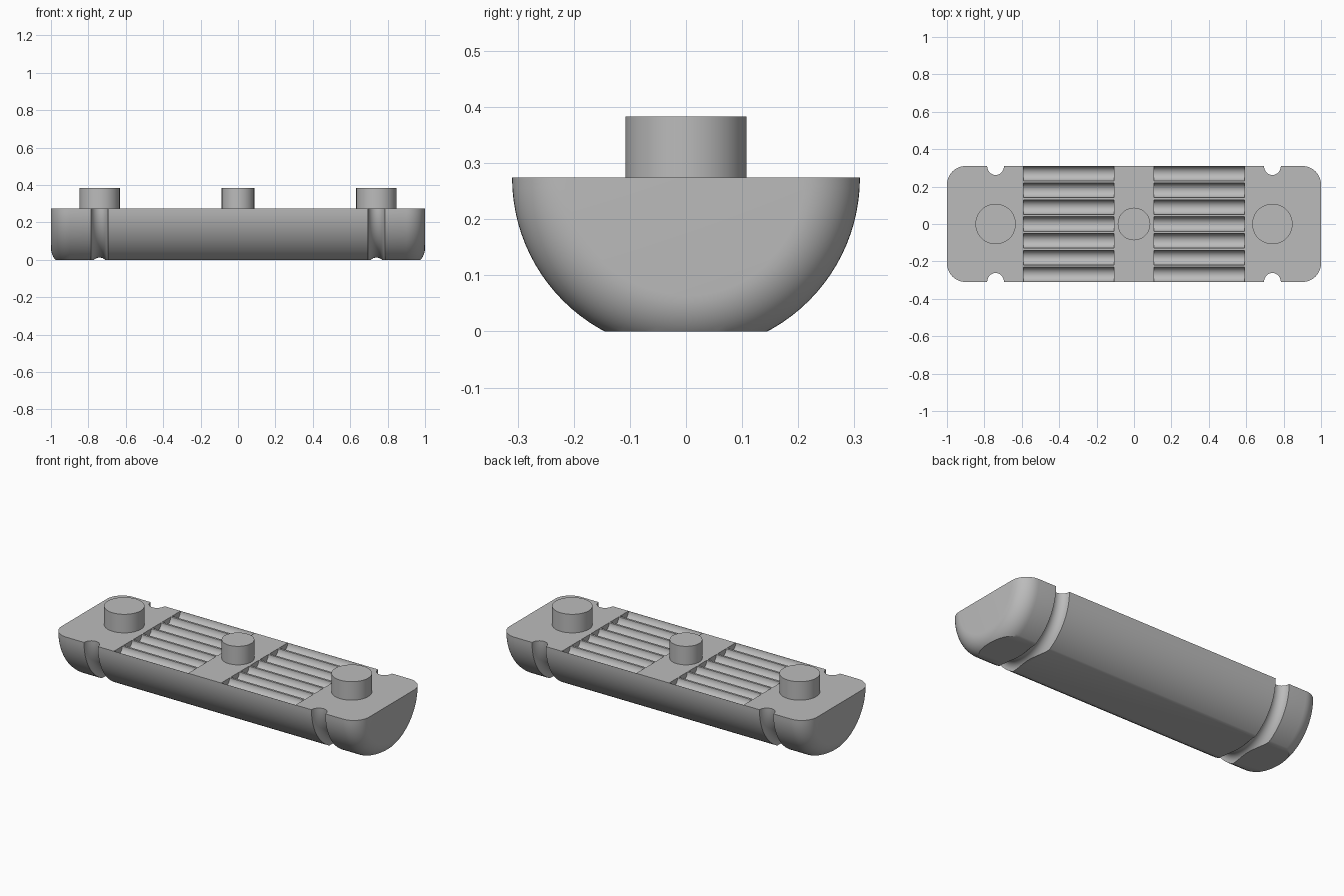
import bpy, bmesh, math
from mathutils import Matrix, Vector

if "Cube" in bpy.data.objects:
    bpy.data.objects.remove(bpy.data.objects["Cube"])

R, TOP, STUD_TOP = 0.31, 0.274, 0.383
FILLET, NOTCH_X, NOTCH_R = 0.1, 0.74, 0.045

grey = bpy.data.materials.new("plain_grey")
grey.use_nodes = True
grey.diffuse_color = (0.5, 0.5, 0.5, 1)
grey.node_tree.nodes["Principled BSDF"].inputs["Base Color"].default_value = (0.5, 0.5, 0.5, 1)


def make_object(name, bm):
    bmesh.ops.recalc_face_normals(bm, faces=bm.faces)
    mesh = bpy.data.meshes.new(name)
    bm.to_mesh(mesh)
    bm.free()
    mesh.materials.append(grey)
    obj = bpy.data.objects.new(name, mesh)
    bpy.context.collection.objects.link(obj)
    return obj


def activate(obj):
    bpy.ops.object.select_all(action='DESELECT')
    obj.select_set(True)
    bpy.context.view_layer.objects.active = obj


def smooth(obj):
    activate(obj)
    bpy.ops.object.shade_smooth_by_angle(angle=math.radians(30))


# Half of the lathe profile: ring groove, rounded end, flat end face
half = []
for i in range(17):
    a = math.pi * i / 16
    half.append((NOTCH_X - NOTCH_R * math.cos(a), R - 0.048 * math.sin(a)))
for i in range(13):
    a = math.pi / 2 * i / 12
    half.append((1 - FILLET + FILLET * math.sin(a), R - FILLET + FILLET * math.cos(a)))
half.append((1, 0))
profile = [(-x, r) for x, r in reversed(half)] + half

# Body: revolve about the long axis, then trim the top and the underside flat
bm = bmesh.new()
verts = [bm.verts.new((x, 0, TOP + r)) for x, r in profile]
edges = [bm.edges.new(pair) for pair in zip(verts, verts[1:])]
bmesh.ops.spin(bm, geom=verts + edges, cent=(0, 0, TOP), axis=(1, 0, 0),
               angle=math.tau, steps=96, use_merge=True)
bmesh.ops.remove_doubles(bm, verts=bm.verts, dist=1e-5)
for z, direction in ((TOP, 1), (0, -1)):
    cut = bmesh.ops.bisect_plane(bm, geom=bm.verts[:] + bm.edges[:] + bm.faces[:],
                                 dist=1e-5, plane_co=(0, 0, z),
                                 plane_no=(0, 0, direction), clear_outer=True)
    rim = [e for e in bm.edges if e.is_boundary]
    bmesh.ops.holes_fill(bm, edges=rim, sides=0)
body = make_object("body", bm)

# Rounded channels along the top, two banks of seven
bm = bmesh.new()
for side in (-1, 1):
    for k in range(-3, 4):
        place = Matrix.Translation((side * 0.349, k * 0.09, TOP)) @ Matrix.Rotation(math.pi / 2, 4, 'Y')
        bmesh.ops.create_cone(bm, cap_ends=True, segments=32, radius1=0.039,
                              radius2=0.039, depth=0.484, matrix=place)
cutter = make_object("channel_cutter", bm)
cutter.hide_render = True
activate(body)
mod = body.modifiers.new("channels", 'BOOLEAN')
mod.operation = 'DIFFERENCE'
mod.solver = 'EXACT'
mod.object = cutter
bpy.ops.object.modifier_apply(modifier=mod.name)
bpy.data.objects.remove(cutter)
smooth(body)

# Round studs on the top face
for name, x, radius in (("right_stud", -NOTCH_X, 0.108), ("middle_stud", 0, 0.087),
                        ("left_stud", NOTCH_X, 0.108)):
    bm = bmesh.new()
    bottom = TOP - 0.02
    bmesh.ops.create_cone(bm, cap_ends=True, segments=64, radius1=radius, radius2=radius,
                          depth=STUD_TOP - bottom,
                          matrix=Matrix.Translation((x, 0, (STUD_TOP + bottom) / 2)))
    smooth(make_object(name, bm))
